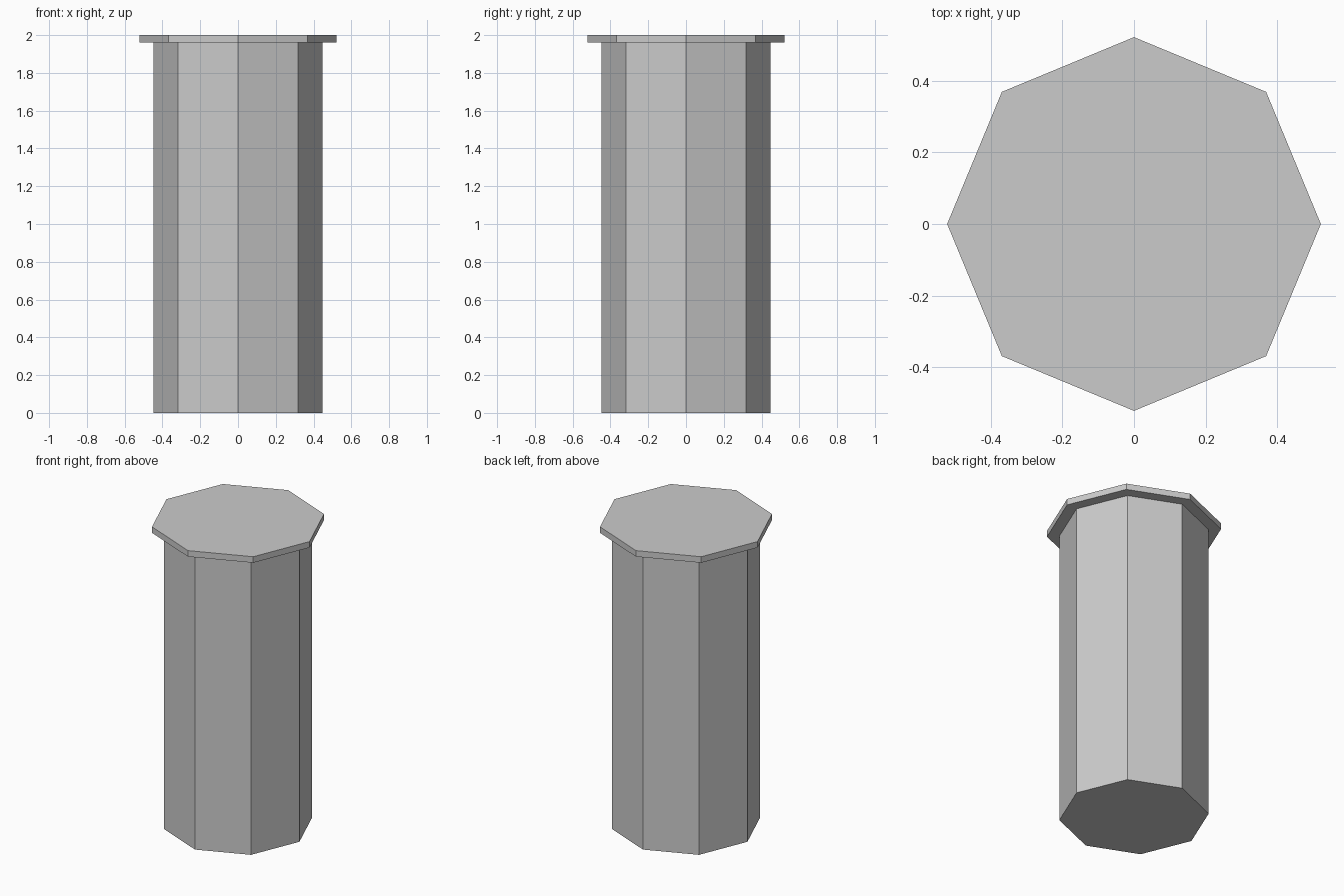
import bpy

if "Cube" in bpy.data.objects:
    bpy.data.objects.remove(bpy.data.objects["Cube"])

SIDES = 8
HEIGHT = 2.0
CAP_THICKNESS = 0.04


def prism(name, radius, z0, z1):
    """Flat-shaded octagonal prism with corners on the x and y axes."""
    bpy.ops.mesh.primitive_cylinder_add(
        vertices=SIDES, radius=radius, depth=z1 - z0,
        location=(0, 0, (z0 + z1) / 2))
    obj = bpy.context.object
    obj.name = name
    return obj


# Column shaft
prism("column_shaft", 0.448, 0, HEIGHT - CAP_THICKNESS)

# Thin overhanging cap
prism("column_cap", 0.522, HEIGHT - CAP_THICKNESS, HEIGHT)
